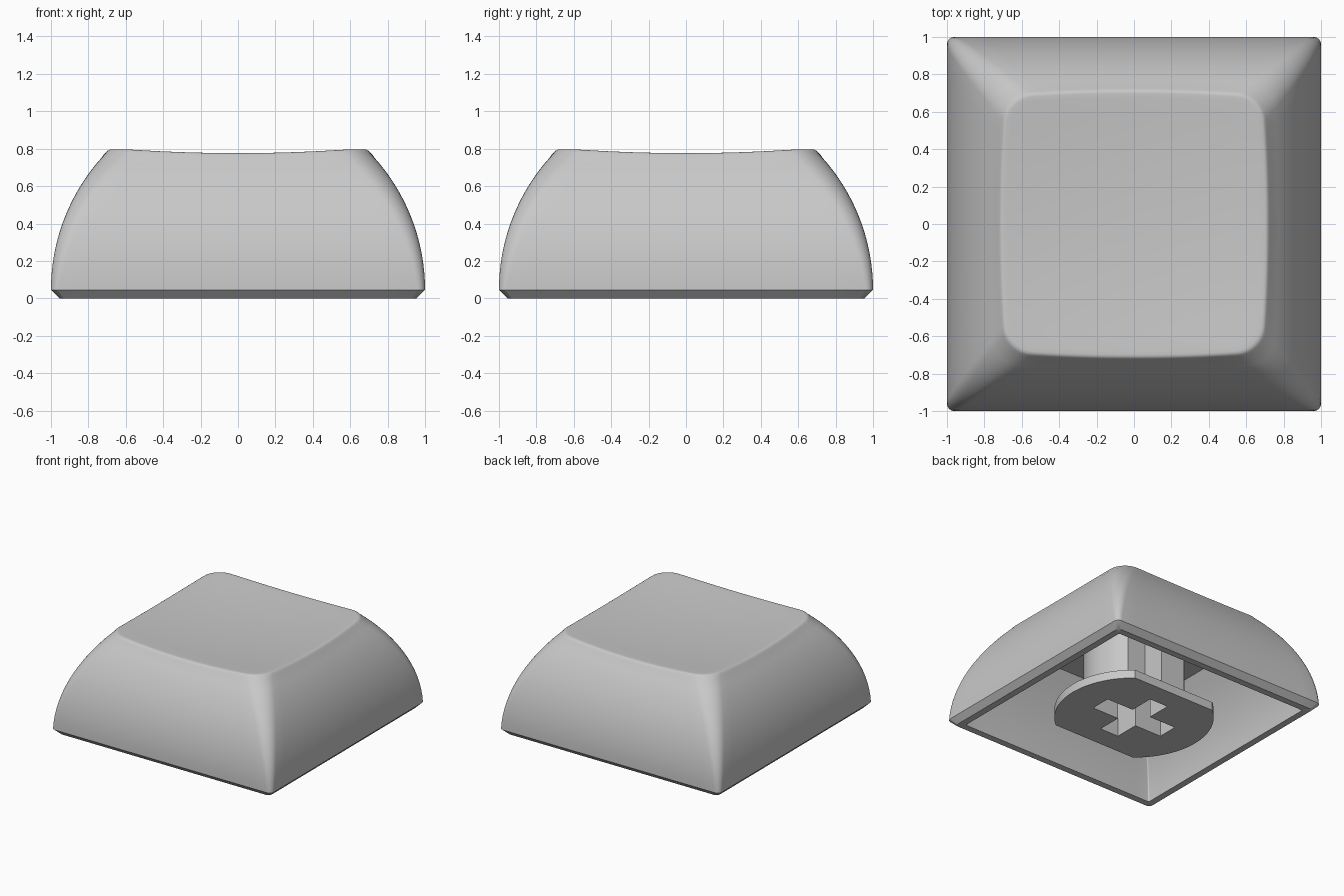
import bpy, bmesh, math

default = bpy.data.objects.get("Cube")
if default:
    bpy.data.objects.remove(default, do_unlink=True)

grey = bpy.data.materials.new("plastic grey")
grey.use_nodes = True
COLOR = (0.58, 0.58, 0.58, 1)
grey.diffuse_color = COLOR
grey.node_tree.nodes["Principled BSDF"].inputs["Base Color"].default_value = COLOR

CORNER_STEPS = 8
EDGE_STEPS = 16
RIM_Z = 0.045
CEILING = 0.64


def rounded_square(half, radius):
    """Points around a rounded square, with evenly split sides."""
    pts = []
    flat = half - radius
    for q in range(4):
        turn = q * math.pi / 2
        c, s = math.cos(turn), math.sin(turn)
        side = [(half, flat * (2 * i / EDGE_STEPS - 1)) for i in range(EDGE_STEPS)]
        arc = [(flat + radius * math.cos(a), flat + radius * math.sin(a))
               for a in (math.pi / 2 * i / CORNER_STEPS for i in range(CORNER_STEPS))]
        pts += [(x * c - y * s, x * s + y * c) for x, y in side + arc]
    return pts


def dish(x, y):
    """Height of the scooped top."""
    return 0.746 + 0.064 * (x * x + y * y)


def side_width(z):
    """Half width of the bulging sides."""
    r = 1.06
    return 1 - r + math.sqrt(r * r - (z - RIM_Z) ** 2)


def finish(bm, name, angle):
    bmesh.ops.recalc_face_normals(bm, faces=bm.faces)
    mesh = bpy.data.meshes.new(name)
    bm.to_mesh(mesh)
    bm.free()
    obj = bpy.data.objects.new(name, mesh)
    obj.data.materials.append(grey)
    bpy.context.collection.objects.link(obj)
    bpy.ops.object.select_all(action="DESELECT")
    bpy.context.view_layer.objects.active = obj
    obj.select_set(True)
    bpy.ops.object.shade_smooth_by_angle(angle=math.radians(angle))
    return obj


def prism(name, outline, z0, z1):
    bm = bmesh.new()
    face = bm.faces.new([bm.verts.new((x, y, z0)) for x, y in outline])
    top = bmesh.ops.extrude_face_region(bm, geom=[face])["geom"]
    bmesh.ops.translate(bm, vec=(0, 0, z1 - z0),
                        verts=[v for v in top if isinstance(v, bmesh.types.BMVert)])
    return finish(bm, name, 30)


def flatted_circle(radius, flat, steps=32):
    """Circle outline cut straight at y = +flat and y = -flat."""
    a = math.asin(flat / radius)
    right = [(radius * math.cos(t), radius * math.sin(t))
             for t in (-a + 2 * a * i / steps for i in range(steps + 1))]
    return right + [(-x, -y) for x, y in right]


def cap_shell():
    rings = []
    # Cavity, from its ceiling down to the rim
    inner_top, inner_rim = 0.64, 0.90
    for i in range(9):
        z = CEILING * (1 - i / 8)
        half = inner_rim - (inner_rim - inner_top) * (z / CEILING) ** 1.7
        rings.append([(x, y, z) for x, y in rounded_square(half, 0.01)])
    # Chamfered foot
    rings.append([(x, y, 0) for x, y in rounded_square(0.955, 0.03)])
    # Bulging sides, rising to meet the scooped top
    crown = rounded_square(0.71, 0.14)
    for i in range(15):
        t = 0.967 * i / 14
        ring = []
        for k, (cx, cy) in enumerate(crown):
            z = RIM_Z + t * (dish(cx, cy) - RIM_Z)
            x, y = rounded_square(side_width(z), 0.04 + 0.11 * t)[k]
            ring.append((x, y, z))
        rings.append(ring)
    # Soft edge, then the scooped top drawn inward
    edge = rings[-1]
    for scale, drop in ((0.988, 0.011), (0.975, 0.003), (0.96, 0.001), (0.93, 0),
                        (0.8, 0), (0.65, 0), (0.5, 0), (0.35, 0), (0.2, 0), (0.08, 0)):
        rings.append([(x * scale, y * scale, dish(x * scale, y * scale) - drop)
                      for x, y, _ in edge])

    bm = bmesh.new()
    loops = [[bm.verts.new(p) for p in ring] for ring in rings]
    n = len(loops[0])
    for low, high in zip(loops, loops[1:]):
        for i in range(n):
            j = (i + 1) % n
            bm.faces.new((low[i], low[j], high[j], high[i]))
    bm.faces.new(loops[0])
    bm.faces.new(loops[-1])
    return finish(bm, "cap_shell", 40)


def cut(obj, cutter):
    mod = obj.modifiers.new("socket", "BOOLEAN")
    mod.object = cutter
    mod.solver = "EXACT"
    split = obj.modifiers.new("crisp_edges", "EDGE_SPLIT")
    split.split_angle = math.radians(30)


cap_shell()

# Cross-shaped socket
ARM_X, ARM_Y, HALF = 0.33, 0.29, 0.085
half_cross = [(ARM_X, -HALF), (ARM_X, HALF), (HALF, HALF),
              (HALF, ARM_Y), (-HALF, ARM_Y), (-HALF, HALF)]
socket = prism("socket_cutter", half_cross + [(-x, -y) for x, y in half_cross],
               -0.1, 0.42)
socket.hide_render = True
socket.hide_viewport = True

# Stem with a flanged foot
cut(prism("stem_foot", flatted_circle(0.6, 0.465), 0, 0.07), socket)
cut(prism("stem_post", flatted_circle(0.38, 0.26), 0.07, CEILING + 0.01), socket)

# Ribs bracing the post
for side, name in ((1, "rear_rib"), (-1, "front_rib")):
    inner, outer = side * 0.25, side * 0.455
    rib = prism(name, [(-0.11, inner), (0.11, inner), (0.11, outer), (-0.11, outer)],
                0.07, CEILING + 0.01)
    cut(rib, socket)
